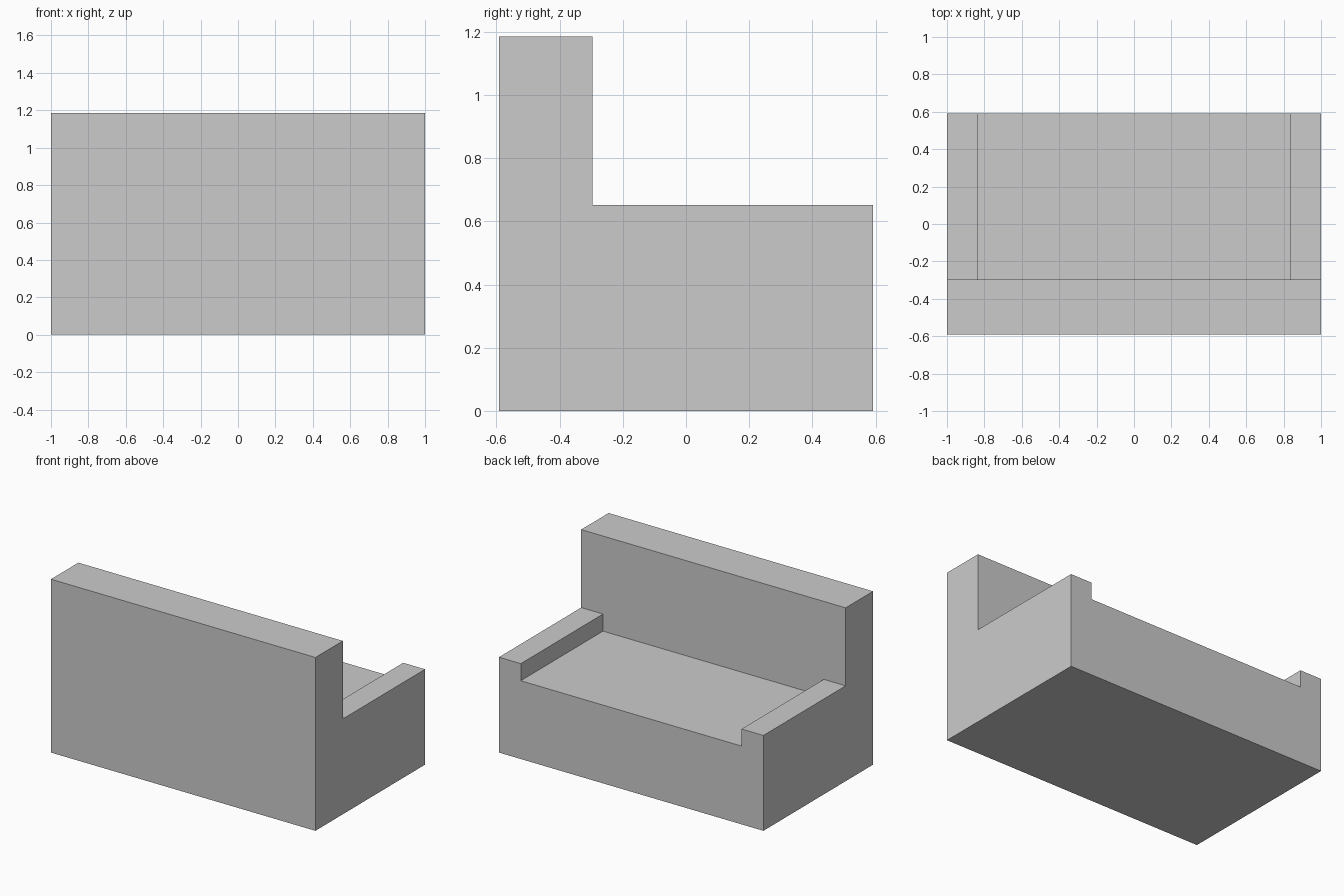
import bpy

if "Cube" in bpy.data.objects:
    bpy.data.objects.remove(bpy.data.objects["Cube"])


def box(name, x, y, z):
    """Flat-faced box from (min, max) pairs on each axis."""
    bpy.ops.mesh.primitive_cube_add(size=1)
    ob = bpy.context.object
    ob.name = name
    spans = (x, y, z)
    ob.location = [(a + b) / 2 for a, b in spans]
    ob.scale = [b - a for a, b in spans]
    bpy.ops.object.transform_apply(location=True, rotation=False, scale=True)
    return ob


DEPTH = 0.592        # half depth of the sofa
SEAT = 0.535         # seat height
BACK = -0.296        # inner face of the backrest

# Solid seat block reaching the floor
box("seat_base", (-1, 1), (-DEPTH, DEPTH), (0, SEAT))

# Thick backrest across the full width
box("backrest", (-1, 1), (-DEPTH, BACK), (SEAT, 1.185))

# Low armrest, mirrored to the other side
arm = box("armrests", (0.835, 1), (BACK, DEPTH), (SEAT, 0.652))
arm.modifiers.new("mirror", 'MIRROR').use_axis = (True, False, False)
